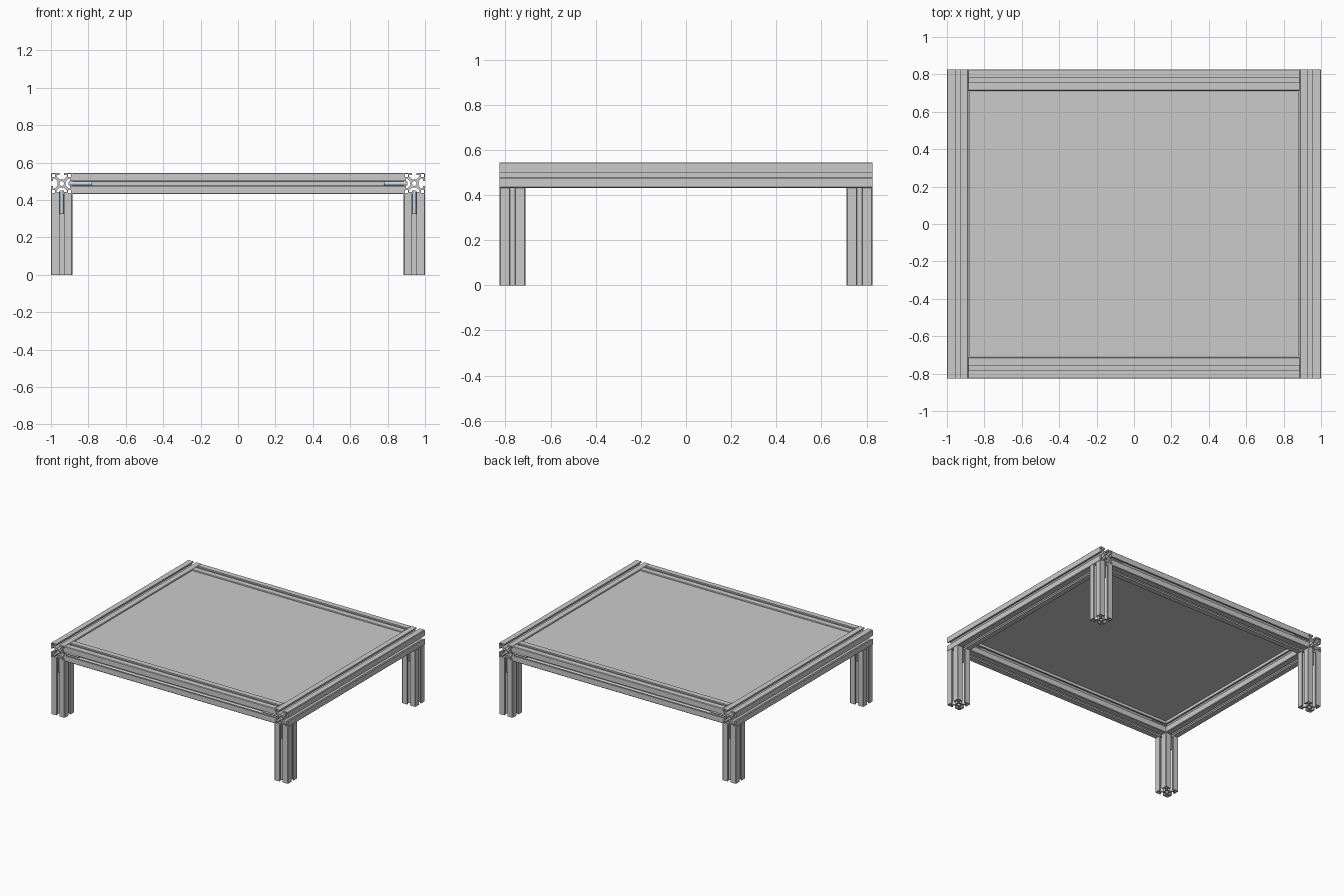
import bpy, bmesh
from math import pi, cos, sin
from mathutils import Matrix, Vector

if "Cube" in bpy.data.objects:
    bpy.data.objects.remove(bpy.data.objects["Cube"])

W = 0.114              # profile width
S = W / 45             # section is drawn on a 45-wide grid
HX, HY, TOP = 1.0, 0.826, 0.545
LEG = TOP - W
CX, CY, CZ = HX - W / 2, HY - W / 2, TOP - W / 2

# One quadrant of the slotted section, rotated four times
QUAD = [(8.5, 4.5), (15, 11), (18, 11), (18, 5), (22.5, 5), (22.5, 21), (21, 22.5),
        (5, 22.5), (5, 18), (11, 18), (11, 15), (4.5, 8.5)]
HOLE = [(13.8, 13.8), (20, 13.8), (20, 20), (13.8, 20)]


def turn(p, k):
    for _ in range(k):
        p = (-p[1], p[0])
    return p


LOOPS = [[turn(p, k) for k in range(4) for p in QUAD]]
LOOPS += [[turn(p, k) for p in HOLE] for k in range(4)]
LOOPS += [[(5 * cos(a * pi / 10), 5 * sin(a * pi / 10)) for a in range(20)]]


def extrusion(name, length, loc, rot):
    """Slotted bar of the given length, centred on loc."""
    cu = bpy.data.curves.new(name + "_section", 'CURVE')
    cu.dimensions = '2D'
    cu.fill_mode = 'BOTH'
    cu.extrude = length / 2
    for loop in LOOPS:
        sp = cu.splines.new('POLY')
        sp.points.add(len(loop) - 1)
        for pt, (x, y) in zip(sp.points, loop):
            pt.co = (x * S, y * S, 0, 1)
        sp.use_cyclic_u = True
    tmp = bpy.data.objects.new(name + "_tmp", cu)
    bpy.context.collection.objects.link(tmp)
    bpy.context.view_layer.update()
    me = bpy.data.meshes.new_from_object(tmp.evaluated_get(bpy.context.evaluated_depsgraph_get()))
    bpy.data.objects.remove(tmp)
    bm = bmesh.new()
    bm.from_mesh(me)
    bmesh.ops.remove_doubles(bm, verts=bm.verts, dist=1e-5)
    bmesh.ops.recalc_face_normals(bm, faces=bm.faces)
    for f in bm.faces:
        f.smooth = False
    bm.to_mesh(me)
    bm.free()
    me.name = name
    ob = bpy.data.objects.new(name, me)
    ob.location, ob.rotation_euler = loc, rot
    bpy.context.collection.objects.link(ob)


steel = bpy.data.materials.new("steel_blue")
steel.diffuse_color = (0.6, 0.7, 0.82, 1)
steel.use_nodes = True
steel.node_tree.nodes["Principled BSDF"].inputs["Base Color"].default_value = steel.diffuse_color


def fastener(name, joint, axis):
    """Slot bolt pointing along axis from the joint plane, T-head beyond the joint."""
    bm = bmesh.new()
    a, b = -8 * S, 42 * S
    bmesh.ops.create_cone(bm, cap_ends=True, segments=16, radius1=4 * S, radius2=4 * S,
                          depth=b - a, matrix=Matrix.Translation((0, 0, (a + b) / 2)))
    bmesh.ops.create_cube(bm, size=1, matrix=Matrix.Translation((0, 0, -6.5 * S))
                          @ Matrix.Diagonal((9 * S, 9 * S, 3 * S, 1)))
    me = bpy.data.meshes.new(name)
    bm.to_mesh(me)
    bm.free()
    me.materials.append(steel)
    ob = bpy.data.objects.new(name, me)
    ob.location = joint
    ob.rotation_euler = Vector((0, 0, 1)).rotation_difference(Vector(axis)).to_euler()
    bpy.context.collection.objects.link(ob)
    bpy.context.view_layer.objects.active = ob
    ob.select_set(True)
    bpy.ops.object.shade_smooth_by_angle()
    ob.select_set(False)


SIDES = ((-1, "left"), (1, "right"))
ENDS = ((-1, "front"), (1, "back"))

# Frame rails
for sx, side in SIDES:
    extrusion(side + "_rail", 2 * HY, (sx * CX, 0, CZ), (pi / 2, 0, 0))
for sy, end in ENDS:
    extrusion(end + "_rail", 2 * (HX - W), (0, sy * CY, CZ), (0, pi / 2, 0))

# Legs, with bolts in the front and back slots of every joint
for sx, side in SIDES:
    for sy, end in ENDS:
        extrusion(f"{end}_{side}_leg", LEG, (sx * CX, sy * CY, LEG / 2), (0, 0, 0))
        for d, face in ((1, "outer"), (-1, "inner")):
            y = sy * (CY + d * 13 * S)
            fastener(f"{end}_{side}_{face}_leg_bolt", (sx * CX, y, LEG), (0, 0, -1))
            fastener(f"{end}_{side}_{face}_rail_bolt", (sx * (HX - W), y, CZ), (-sx, 0, 0))

# Panel set between the rails, just below their top faces
PT = 0.02
bpy.ops.mesh.primitive_cube_add(size=1, location=(0, 0, TOP - 0.006 - PT / 2))
panel = bpy.context.object
panel.name = "panel"
panel.scale = (2 * (HX - W) - 0.006, 2 * (HY - W) - 0.006, PT)
